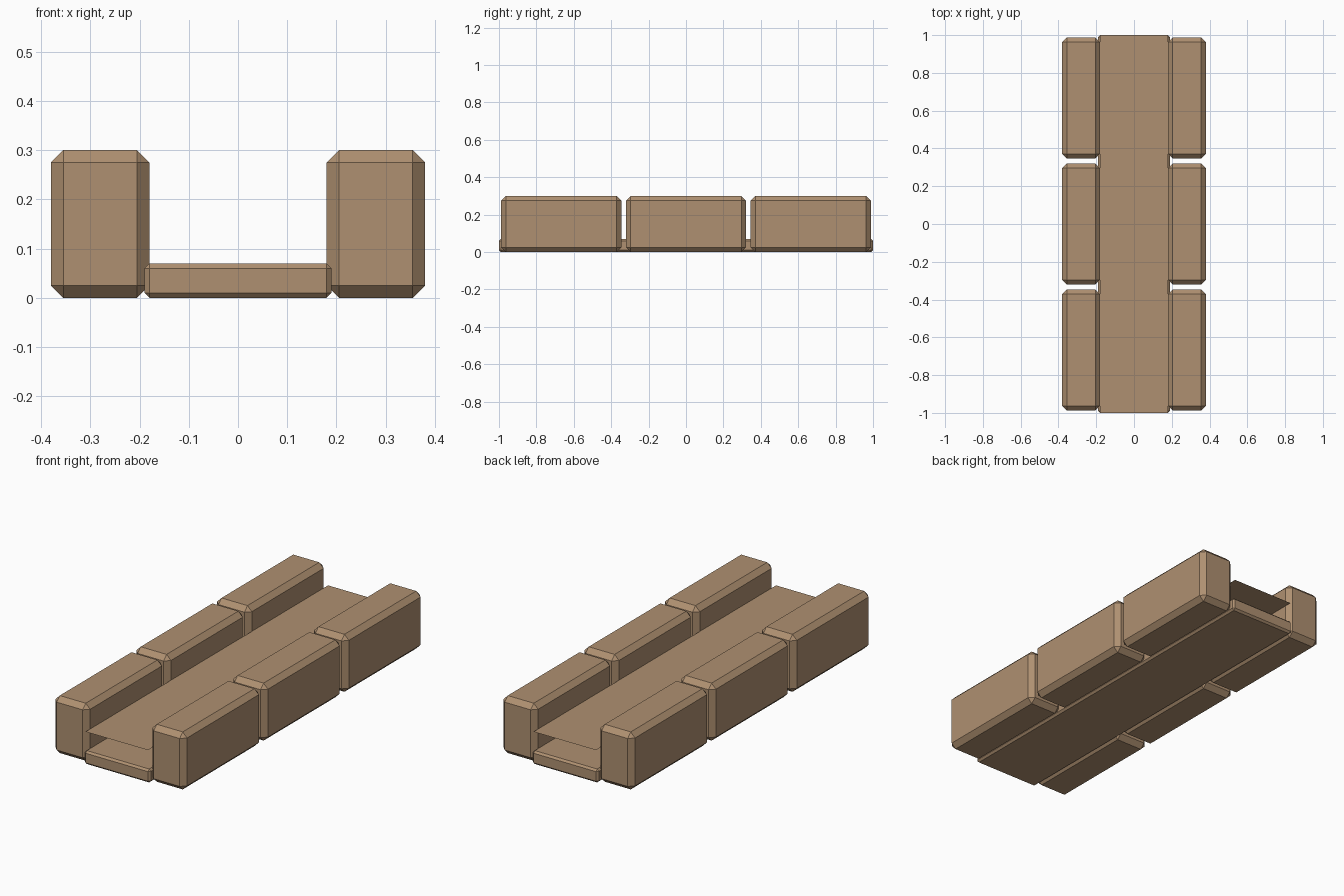
import bpy, bmesh
from mathutils import Matrix, Vector

if "Cube" in bpy.data.objects:
    bpy.data.objects.remove(bpy.data.objects["Cube"])

stone = bpy.data.materials.new("tan stone")
stone.diffuse_color = (0.43, 0.28, 0.165, 1)
stone.use_nodes = True
stone.node_tree.nodes["Principled BSDF"].inputs["Base Color"].default_value = stone.diffuse_color


def finish(bm, name):
    mesh = bpy.data.meshes.new(name)
    bm.to_mesh(mesh)
    bm.free()
    mesh.materials.append(stone)
    obj = bpy.data.objects.new(name, mesh)
    bpy.context.collection.objects.link(obj)
    return obj


def chamfered_box(name, centre, size, chamfer):
    bm = bmesh.new()
    bmesh.ops.create_cube(bm, size=1, matrix=Matrix.Translation(centre) @ Matrix.Diagonal(Vector(size).to_4d()))
    bmesh.ops.bevel(bm, geom=bm.edges[:], offset=chamfer, segments=1, affect='EDGES')
    return finish(bm, name)


# Floor slab of the channel
chamfered_box("channel_floor", (0, 0, 0.035), (0.38, 2.0, 0.07), 0.01)

# Three wall blocks on each side
for side, label in ((-1, "left"), (1, "right")):
    for i in range(3):
        chamfered_box(f"{label}_wall_block_{i + 1}", (side * 0.28, (i - 1) * 0.667, 0.15),
                      (0.2, 0.642, 0.3), 0.025)

# Thin sheet lying between the walls
bm = bmesh.new()
bmesh.ops.create_grid(bm, x_segments=1, y_segments=1, size=1,
                      matrix=Matrix.Translation((0, 0, 0.172)) @ Matrix.Diagonal((0.18, 1.0, 1, 1)))
finish(bm, "channel_surface")
